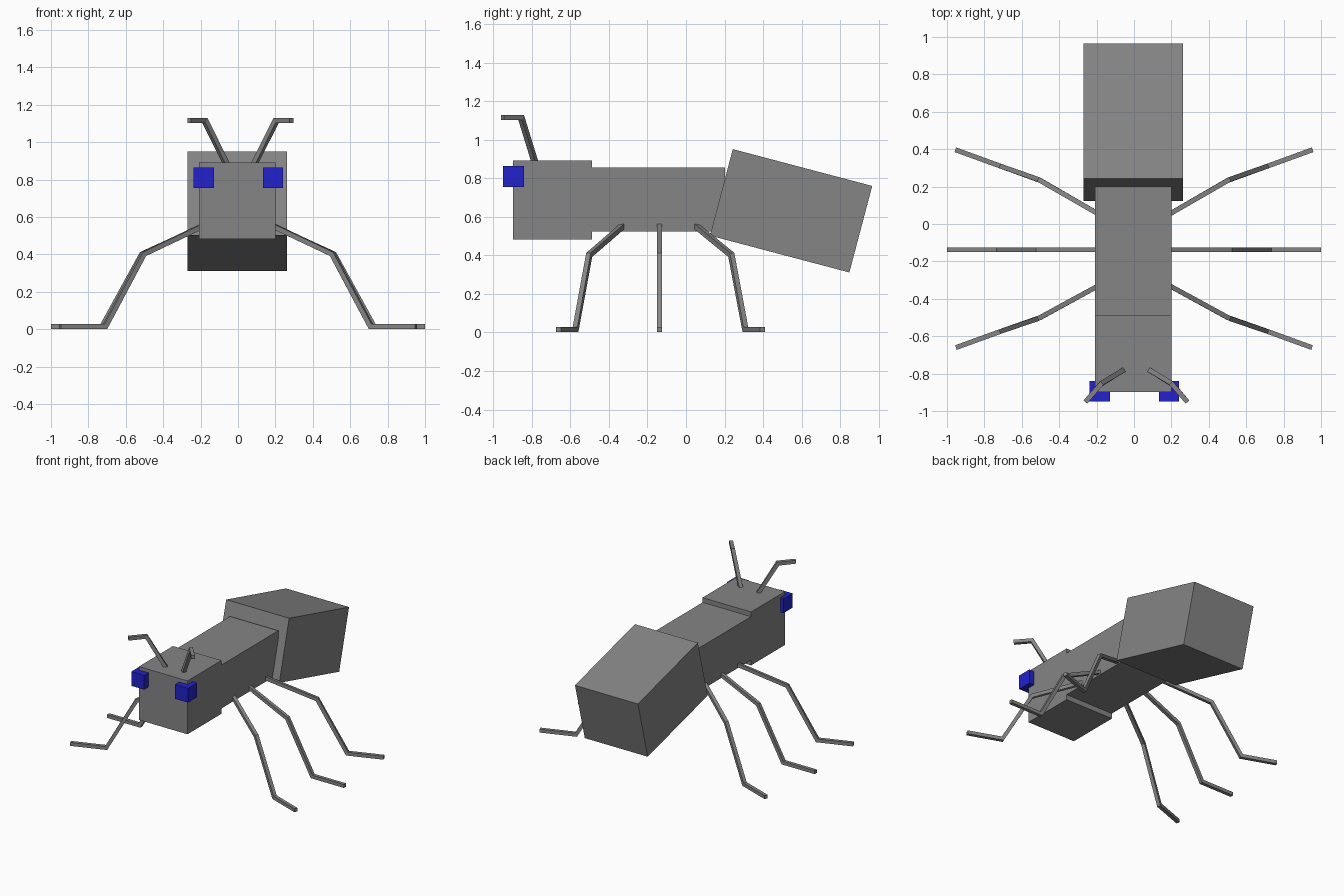
import bpy
import bmesh
import math
from mathutils import Vector, Matrix

cube = bpy.data.objects.get("Cube")
if cube:
    bpy.data.objects.remove(cube, do_unlink=True)


def make_material(name, rgb):
    mat = bpy.data.materials.new(name)
    mat.use_nodes = True
    color = (*rgb, 1.0)
    mat.diffuse_color = color
    mat.node_tree.nodes["Principled BSDF"].inputs["Base Color"].default_value = color
    return mat


grey = make_material("body grey", (0.235, 0.235, 0.235))
blue = make_material("eye blue", (0.016, 0.016, 0.62))


def add_object(name, bm, mat):
    bmesh.ops.recalc_face_normals(bm, faces=bm.faces)
    mesh = bpy.data.meshes.new(name)
    bm.to_mesh(mesh)
    bm.free()
    mesh.materials.append(mat)
    obj = bpy.data.objects.new(name, mesh)
    bpy.context.collection.objects.link(obj)
    return obj


def box(name, center, size, mat, tilt=0.0):
    bm = bmesh.new()
    bmesh.ops.create_cube(bm, size=1.0)
    bmesh.ops.scale(bm, vec=size, verts=bm.verts)
    obj = add_object(name, bm, mat)
    obj.location = center
    obj.rotation_euler.x = tilt
    return obj


def bent_rod(name, points, thickness, mat):
    """Square rod along a path, mitred at the joints."""
    pts = [Vector(p) for p in points]
    dirs = [(b - a).normalized() for a, b in zip(pts, pts[1:])]
    bm = bmesh.new()
    rings = []
    for i, p in enumerate(pts):
        before, after = dirs[max(i - 1, 0)], dirs[min(i, len(dirs) - 1)]
        tangent = (before + after).normalized()
        side = tangent.cross(Vector((0, 0, 1))).normalized()
        up = side.cross(tangent) / tangent.dot(after)
        h = thickness / 2
        rings.append([bm.verts.new(p + side * h * u + up * h * v)
                      for u, v in ((-1, -1), (1, -1), (1, 1), (-1, 1))])
    for a, b in zip(rings, rings[1:]):
        for k in range(4):
            n = (k + 1) % 4
            bm.faces.new((a[k], a[n], b[n], b[k]))
    bm.faces.new(rings[0])
    bm.faces.new(rings[-1])
    return add_object(name, bm, mat)


# Body blocks
MID = -0.004
box("head", (MID, -0.692, 0.687), (0.41, 0.41, 0.408), grey)
box("thorax", (MID, -0.144, 0.689), (0.408, 0.69, 0.332), grey)
box("abdomen", (MID, 0.545, 0.631), (0.532, 0.748, 0.464), grey, math.radians(-14.8))

# Leg paths on the left side: hip, knee, ankle, toe
FOOT = 0.015
legs = {
    "front": [(0.15, -0.308, 0.57), (0.505, -0.502, 0.402),
              (0.71, -0.573, FOOT), (0.952, -0.661, FOOT)],
    "middle": [(0.15, -0.138, 0.57), (0.515, -0.138, 0.402),
               (0.728, -0.138, FOOT), (1.0, -0.138, FOOT)],
    "back": [(0.15, 0.03, 0.57), (0.505, 0.235, 0.402),
             (0.71, 0.308, FOOT), (0.955, 0.397, FOOT)],
}
antenna = [(0.065, -0.778, 0.865), (0.19, -0.855, 1.115), (0.273, -0.952, 1.115)]

# Mirrored parts
for label, s in (("left", 1), ("right", -1)):
    for place, path in legs.items():
        bent_rod(f"{place}_leg_{label}", [(s * x, y, z) for x, y, z in path], 0.026, grey)
    bent_rod(f"antenna_{label}", [(s * x + 0.013, y, z) for x, y, z in antenna], 0.026, grey)
    box(f"eye_{label}", (s * 0.185 + 0.002, -0.894, 0.81), (0.109, 0.109, 0.109), blue)
